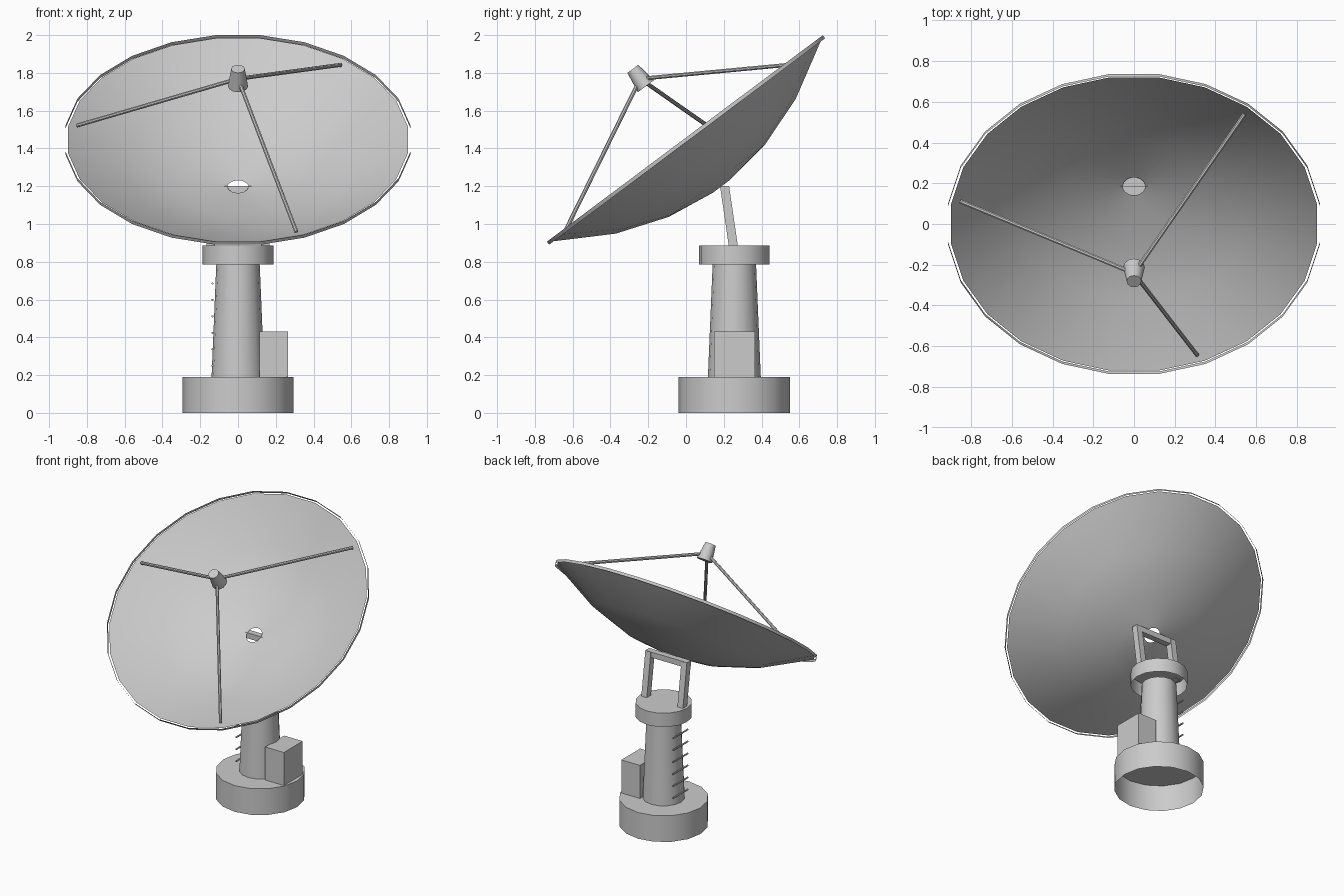
import bpy, bmesh, math
from mathutils import Vector, Matrix

if "Cube" in bpy.data.objects:
    bpy.data.objects.remove(bpy.data.objects["Cube"])

PY = 0.256                                    # pedestal centre in y
TILT = Matrix.Translation((0, 0, 1.445)) @ Matrix.Rotation(math.radians(36.8), 4, 'X')
PED = Matrix.Translation((0, PY, 0))


def finish(name, bm, smooth=False):
    me = bpy.data.meshes.new(name)
    bm.to_mesh(me)
    bm.free()
    ob = bpy.data.objects.new(name, me)
    bpy.context.collection.objects.link(ob)
    if smooth:
        bpy.ops.object.select_all(action='DESELECT')
        ob.select_set(True)
        bpy.context.view_layer.objects.active = ob
        bpy.ops.object.shade_smooth_by_angle(angle=math.radians(35))
    return ob


def lathe(name, profile, n, matrix, offset=0.0, cap_top=False, cap_bottom=False):
    """Revolve (radius, height) points, listed bottom to top, around local z."""
    bm = bmesh.new()
    rings = []
    for r, h in profile:
        rings.append([bm.verts.new(matrix @ Vector((
            r * math.cos(math.tau * (i + offset) / n),
            r * math.sin(math.tau * (i + offset) / n), h))) for i in range(n)])
    for a, b in zip(rings, rings[1:]):
        for i in range(n):
            j = (i + 1) % n
            bm.faces.new((a[i], a[j], b[j], b[i]))
    if cap_top:
        bm.faces.new(rings[-1])
    if cap_bottom:
        bm.faces.new(rings[0][::-1])
    return finish(name, bm, True)


def rod(name, a, b, radius, n=8):
    a, b = Vector(a), Vector(b)
    d = b - a
    m = Matrix.Translation(a) @ d.to_track_quat('Z', 'Y').to_matrix().to_4x4()
    return lathe(name, [(radius, 0), (radius, d.length)], n, m, 0.5, True, True)


def box(name, lo, hi, shear_y=0.0):
    """Axis-aligned box whose top can be shifted in y."""
    lo, hi = Vector(lo), Vector(hi)
    bm = bmesh.new()
    bmesh.ops.create_cube(bm, size=1)
    for v in bm.verts:
        top = v.co.z > 0
        v.co = (lo + hi) / 2 + v.co * (hi - lo)
        if top:
            v.co.y += shear_y
    return finish(name, bm)


# Parabolic dish with a centre hole
lathe("dish", [(r, 0.31 * ((r / 0.907) ** 2 - 1)) for r in (0.055, 0.32, 0.6, 0.907)],
      24, TILT, 0.5)

# Thin hoop around the rim
lathe("dish_rim", [(0.92, -0.01), (0.92, 0.01)], 24, TILT, 0.5)

# Feed horn on three struts
lathe("feed_horn", [(0.053, 0.355), (0.036, 0.47)], 12, TILT, 0, True, True)
for k, deg in enumerate((51, 171, 291)):
    a = math.radians(deg)
    c, s = math.cos(a), math.sin(a)
    rod(f"feed_strut_{k + 1}", TILT @ Vector((0.862 * c, 0.862 * s, -0.005)),
        TILT @ Vector((0.02 * c, 0.02 * s, 0.395)), 0.011)

# Pedestal: base, tapered column, top collar
lathe("base", [(0.295, 0), (0.295, 0.19)], 16, PED, 0, True)
lathe("column", [(0.14, 0.19), (0.115, 0.785)], 16, PED)
lathe("collar", [(0.187, 0.785), (0.187, 0.885)], 16, PED, 0, True)

# Yoke: two leaning legs and a crossbar
for side, x in (("left", -0.145), ("right", 0.145)):
    box(f"yoke_leg_{side}", (x - 0.022, 0.227, 0.88), (x + 0.022, 0.275, 1.195), -0.046)
box("yoke_crossbar", (-0.167, 0.184, 1.16), (0.167, 0.228, 1.2))

# Equipment cabinet
box("cabinet", (0.115, 0.148, 0.19), (0.265, 0.364, 0.43))

# Ladder rungs on the left side
for k in range(6):
    z = 0.25 + 0.087 * k
    rod(f"ladder_rung_{k + 1}", (-0.135, PY - 0.085, z), (-0.135, PY + 0.085, z), 0.006, 6)
